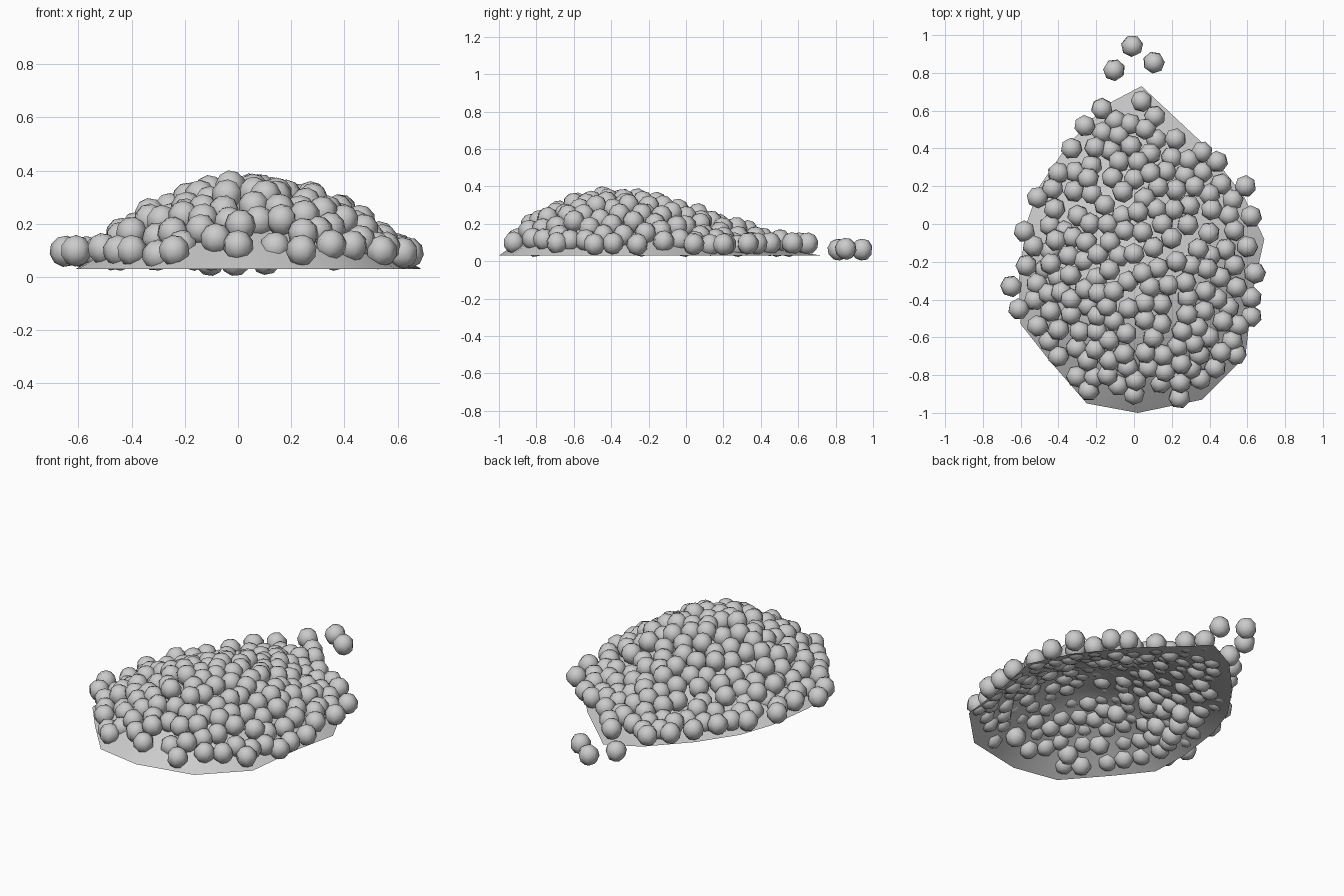
import bpy, bmesh, math, random
from mathutils import Vector, Matrix, Euler

if "Cube" in bpy.data.objects:
    bpy.data.objects.remove(bpy.data.objects["Cube"])

random.seed(11)
R = 0.0595
PEAK = Vector((0.07, -0.42))
BASE, HEIGHT = 0.03, 0.265

# Ground outline of the mound, counter-clockwise
OUTLINE = [Vector(p) for p in [
    (0.04, 0.73), (-0.15, 0.63), (-0.35, 0.42), (-0.50, 0.20), (-0.57, 0.0),
    (-0.61, -0.30), (-0.60, -0.53), (-0.45, -0.72), (-0.25, -0.95), (0.02, -1.0),
    (0.36, -0.93), (0.59, -0.70), (0.63, -0.35), (0.69, -0.08), (0.58, 0.15),
    (0.47, 0.29), (0.35, 0.44)]]

# Balls along the edge
EDGE = [(0.04, 0.65), (-0.17, 0.61), (-0.26, 0.52), (-0.33, 0.40), (-0.40, 0.27),
        (-0.51, 0.14), (-0.58, -0.04), (-0.57, -0.22), (-0.65, -0.33), (-0.61, -0.45),
        (-0.51, -0.54), (-0.40, -0.70), (-0.24, -0.88), (-0.21, -0.81), (0.0, -0.90),
        (0.14, -0.84), (0.24, -0.92), (0.35, -0.82), (0.43, -0.76), (0.54, -0.69),
        (0.52, -0.62), (0.62, -0.49), (0.62, -0.39), (0.64, -0.26), (0.60, -0.12),
        (0.62, 0.04), (0.59, 0.20), (0.44, 0.33), (0.36, 0.38), (0.29, 0.34),
        (0.22, 0.45), (0.11, 0.57), (-0.02, 0.53), (-0.08, 0.47)]


def rim_fraction(p):
    """0 at the peak, 1 on the outline."""
    d = p - PEAK
    for i, a in enumerate(OUTLINE):
        u, v = a - PEAK, OUTLINE[(i + 1) % len(OUTLINE)] - PEAK
        det = u.x * v.y - u.y * v.x
        s = (d.x * v.y - d.y * v.x) / det
        t = (u.x * d.y - u.y * d.x) / det
        if s >= -1e-6 and t >= -1e-6:
            return s + t
    return 0


def height(p):
    t = min(rim_fraction(p), 1)
    d = p - PEAK
    back = max(0, d.y / d.length) if d.length > 0 else 0
    return BASE + HEIGHT * max(0, math.cos(t * math.pi / 2)) ** (1.0 + 0.75 * back * back)


def finish(bm, name):
    mesh = bpy.data.meshes.new(name)
    bm.to_mesh(mesh)
    bm.free()
    mesh.shade_smooth()
    obj = bpy.data.objects.new(name, mesh)
    bpy.context.collection.objects.link(obj)


# Hollow mound shell, open underneath
bm = bmesh.new()
top = bm.verts.new((*PEAK, BASE + HEIGHT))
prev = None
for t in (0.2, 0.4, 0.6, 0.8, 1.0):
    ring = []
    for o in OUTLINE:
        p = PEAK.lerp(o, t)
        ring.append(bm.verts.new((p.x, p.y, height(p))))
    for i in range(len(ring)):
        j = (i + 1) % len(ring)
        if prev:
            bm.faces.new((prev[i], ring[i], ring[j], prev[j]))
        else:
            bm.faces.new((top, ring[i], ring[j]))
    prev = ring
finish(bm, "mound")

# Ball positions: edge row, then evenly scattered over the slope
centres = [Vector((x, y, min(0.11, max(0.09, height(Vector((x, y))) + 0.03)) + random.uniform(0, 0.01)))
           for x, y in EDGE]
for _ in range(16000):
    p = Vector((random.uniform(-0.6, 0.65), random.uniform(-0.87, 0.65)))
    if rim_fraction(p) > 0.93:
        continue
    sunk = p.x < -0.2 and p.y < 0 and random.random() < 0.4
    lift = random.uniform(-0.02, 0.03) if sunk else random.uniform(0.02, 0.055)
    c = Vector((p.x, p.y, max(0.082, height(p) + lift)))
    if all((c - q).length > 0.082 for q in centres):
        centres.append(c)


def add_balls(name, points):
    bm = bmesh.new()
    for c in points:
        spin = Euler((random.uniform(-.2, .2), random.uniform(-.2, .2), random.uniform(0, 6.28)))
        bmesh.ops.create_uvsphere(bm, u_segments=7, v_segments=5, radius=R,
                                  matrix=Matrix.Translation(c) @ spin.to_matrix().to_4x4())
    finish(bm, name)


add_balls("piled_balls", centres)

# Three balls that rolled away
add_balls("loose_balls", [Vector((-0.01, 0.942, 0.062)), Vector((0.105, 0.855, 0.066)),
                          Vector((-0.105, 0.815, 0.062))])
